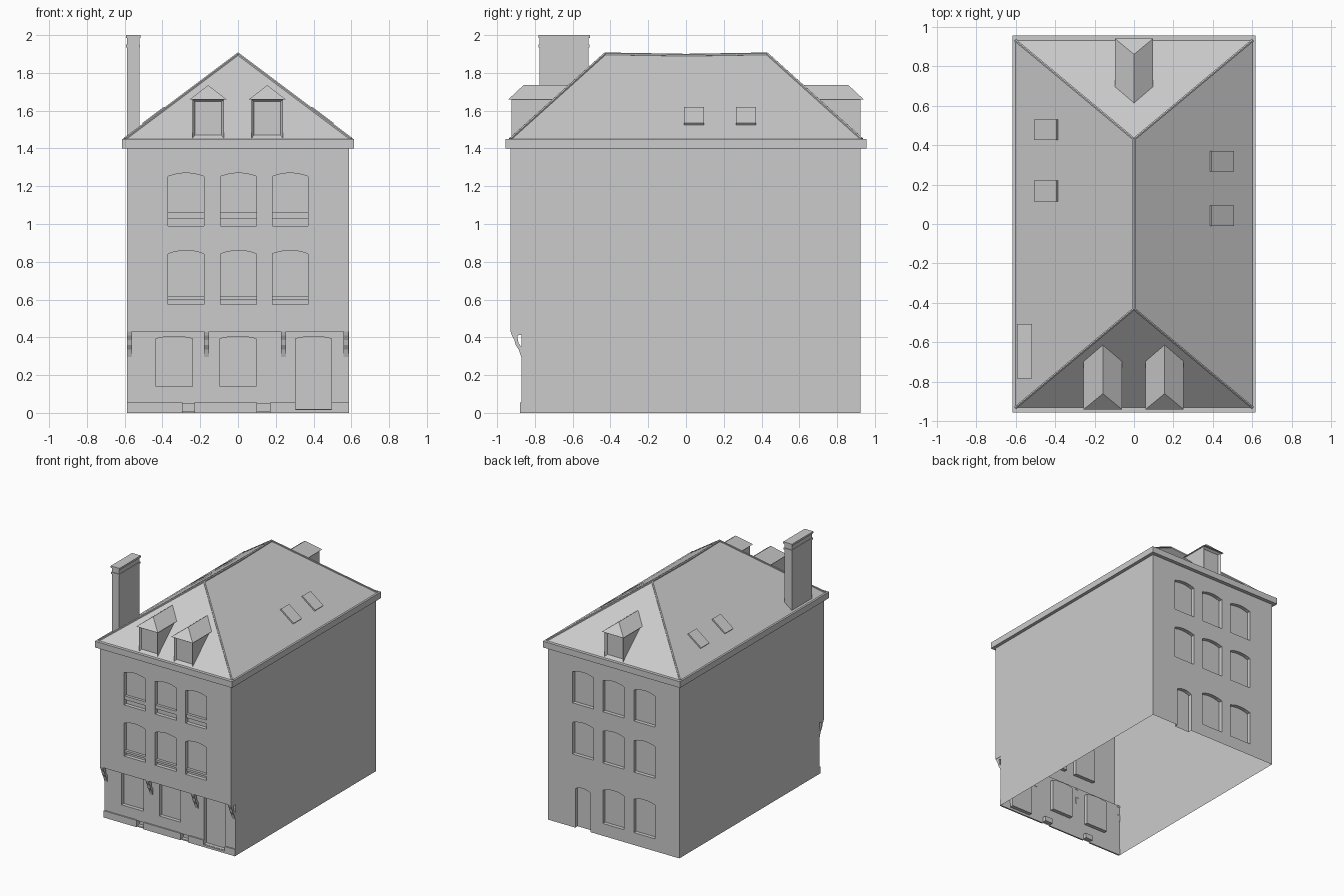
import bpy, bmesh, math
from mathutils import Vector

if "Cube" in bpy.data.objects:
    bpy.data.objects.remove(bpy.data.objects["Cube"])

HALF = 0.588                                  # half width of the house


def make(name, bm):
    bmesh.ops.recalc_face_normals(bm, faces=bm.faces[:])
    me = bpy.data.meshes.new(name)
    bm.to_mesh(me)
    bm.free()
    ob = bpy.data.objects.new(name, me)
    bpy.context.collection.objects.link(ob)
    return ob


def poly(bm, points, faces):
    vs = [bm.verts.new(p) for p in points]
    return [bm.faces.new([vs[i] for i in f]) for f in faces]


def prism(bm, pts, a, b, axis):
    """Extrude a (u, z) outline from a to b along x or y."""
    at = (lambda u, z, t: (t, u, z)) if axis == 'x' else (lambda u, z, t: (u, t, z))
    n = len(pts)
    poly(bm, [at(u, z, a) for u, z in pts] + [at(u, z, b) for u, z in pts],
         [range(n), range(2 * n - 1, n - 1, -1)] +
         [(i, i + n, (i + 1) % n + n, (i + 1) % n) for i in range(n)])


def box(bm, x0, x1, y0, y1, z0, z1):
    prism(bm, [(x0, z0), (x1, z0), (x1, z1), (x0, z1)], y0, y1, 'y')


def arch(x0, x1, z0, z1, rise=0.018):
    """Outline of an opening with a shallow curved head."""
    top = [(x1 + (x0 - x1) * i / 6, z1 - rise * (i / 3 - 1) ** 2) for i in range(7)]
    return [(x0, z0), (x1, z0)] + top


# Openings, cut as shallow recesses in the walls
COLS = [(-0.37, -0.18), (-0.092, 0.098), (0.182, 0.37)]
cut = bmesh.new()
for x0, x1 in COLS:
    for z0, z1 in [(0.99, 1.27), (0.575, 0.86)]:
        prism(cut, arch(x0, x1, z0, z1), -1.0, -0.90, 'y')
        prism(cut, arch(x0, x1, z0 + 0.015, z1 + 0.005), 0.895, 1.0, 'y')
for x0, x1 in COLS[:2]:
    prism(cut, arch(x0, x1, 0.10, 0.39), 0.895, 1.0, 'y')
prism(cut, arch(0.21, 0.345, -0.01, 0.335), 0.895, 1.0, 'y')
for x0, x1, z0, z1 in [(-0.435, -0.24, 0.14, 0.405), (-0.095, 0.095, 0.14, 0.405),
                       (0.305, 0.495, 0.02, 0.405)]:
    prism(cut, arch(x0, x1, z0, z1, 0.012), -0.925, -0.84, 'y')
for x0, x1 in [(-0.295, -0.23), (0.10, 0.17)]:
    box(cut, x0, x1, -0.925, -0.84, 0.01, 0.05)
cutter = make("opening_cutter", cut)
cutter.hide_render = True

# Walls: set-back ground floor at the front
bm = bmesh.new()
prism(bm, [(-0.87, 0), (0.925, 0), (0.925, 1.4), (-0.93, 1.4), (-0.93, 0.43), (-0.87, 0.43)],
      -HALF, HALF, 'x')
walls = make("walls", bm)
mod = walls.modifiers.new("openings", 'BOOLEAN')
mod.operation, mod.solver, mod.object = 'DIFFERENCE', 'EXACT', cutter
bm = bmesh.new()
bm.from_object(walls, bpy.context.evaluated_depsgraph_get())
walls.modifiers.clear()
# the shell has no floor and no top
ends = [f for f in bm.faces if all(v.co.z < 0.001 for v in f.verts)
        or all(v.co.z > 1.399 for v in f.verts)]
bmesh.ops.delete(bm, geom=ends, context='FACES')
bm.to_mesh(walls.data)
bm.free()
bpy.data.objects.remove(cutter)

# Window rails
bm = bmesh.new()
for x0, x1 in COLS:
    box(bm, x0, x1, -0.922, -0.90, 1.03, 1.06)
    box(bm, x0, x1, -0.922, -0.90, 0.60, 0.617)
make("window_rails", bm)

# Plinth pieces between the vents and the door, plus the doorstep
bm = bmesh.new()
for x0, x1 in [(-HALF, -0.295), (-0.23, 0.10), (0.17, 0.305), (0.495, HALF)]:
    box(bm, x0, x1, -0.88, -0.868, 0, 0.055)
box(bm, 0.305, 0.495, -0.88, -0.868, 0, 0.018)
make("plinth", bm)

# Brackets under the overhang
bm = bmesh.new()
for x in (-0.575, -0.166, 0.24, 0.572):
    prism(bm, [(-0.928, 0.43), (-0.922, 0.41), (-0.908, 0.385), (-0.902, 0.36), (-0.885, 0.335),
               (-0.872, 0.295), (-0.868, 0.295), (-0.868, 0.345), (-0.887, 0.37),
               (-0.893, 0.41), (-0.868, 0.415), (-0.868, 0.43)], x - 0.013, x + 0.013, 'x')
make("brackets", bm)

# Eaves and hipped roof
bm = bmesh.new()
box(bm, -0.615, 0.615, -0.955, 0.955, 1.4, 1.45)
make("eaves", bm)
bm = bmesh.new()
corners = [Vector((x, y, 1.45)) for x, y in [(-0.6, -0.93), (0.6, -0.93), (0.6, 0.93), (-0.6, 0.93)]]
ridge = [Vector((0, -0.43, 1.9)), Vector((0, 0, 1.893)), Vector((0, 0.43, 1.9))]
poly(bm, corners + ridge, [(0, 1, 4), (1, 2, 6, 5, 4), (2, 3, 6), (3, 0, 4, 5, 6)])
make("roof", bm)

# Rolls along the hips and ridge
bm = bmesh.new()
for a, b in [(corners[0], ridge[0]), (corners[1], ridge[0]), (corners[2], ridge[2]),
             (corners[3], ridge[2]), (ridge[0], ridge[1]), (ridge[1], ridge[2])]:
    d = b - a
    r = bmesh.ops.create_cone(bm, segments=6, radius1=0.008, radius2=0.008,
                              depth=d.length, cap_ends=True)
    m = d.to_track_quat('Z', 'Y').to_matrix().to_4x4()
    m.translation = (a + b) / 2
    bmesh.ops.transform(bm, matrix=m, verts=r['verts'])
make("ridge_rolls", bm)


# Dormers: s = 1 at the front, -1 at the back
def dormer(name, cx, s):
    bm = bmesh.new()
    prism(bm, [(-0.925 * s, 1.45), (-0.925 * s, 1.66), (-0.69 * s, 1.66)],
          cx - 0.083, cx + 0.083, 'x')
    bm.normal_update()
    bmesh.ops.recalc_face_normals(bm, faces=bm.faces[:])
    front = [f for f in bm.faces if f.normal.y * s < -0.9]
    bmesh.ops.inset_region(bm, faces=front, thickness=0.018, depth=0)
    bmesh.ops.translate(bm, verts=list(front[0].verts), vec=(0, 0.018 * s, 0))
    make(name + "_body", bm)
    bm = bmesh.new()
    pts = [(-0.097, -0.94, 1.66), (0.097, -0.94, 1.66), (0.097, -0.69, 1.66),
           (-0.097, -0.69, 1.66), (0, -0.86, 1.735), (0, -0.61, 1.735)]
    poly(bm, [(cx + x * s, y * s, z) for x, y, z in pts],
         [(0, 1, 4), (1, 2, 5, 4), (3, 0, 4, 5), (3, 2, 1, 0), (2, 3, 5)])
    make(name + "_roof", bm)


dormer("front_dormer_left", -0.158, 1)
dormer("front_dormer_right", 0.155, 1)
dormer("back_dormer", 0, -1)

# Skylights lying on the side slopes
bm = bmesh.new()
for s, y0, y1 in [(1, -0.01, 0.095), (1, 0.265, 0.37), (-1, 0.115, 0.22), (-1, 0.425, 0.53)]:
    z = lambda x: 1.45 + 0.75 * (0.6 - x)
    n = (0.007, 0.009)
    prof = [(0.5, z(0.5)), (0.385, z(0.385)), (0.385 + n[0], z(0.385) + n[1]),
            (0.5 + n[0], z(0.5) + n[1])]
    prism(bm, [(x * s, h) for x, h in prof], y0, y1, 'y')
make("skylights", bm)

# Chimney with collar and cap
bm = bmesh.new()
box(bm, -0.588, -0.522, -0.775, -0.515, 1.45, 1.99)
box(bm, -0.592, -0.518, -0.78, -0.51, 1.935, 1.95)
box(bm, -0.594, -0.516, -0.782, -0.508, 1.985, 2.0)
make("chimney", bm)
